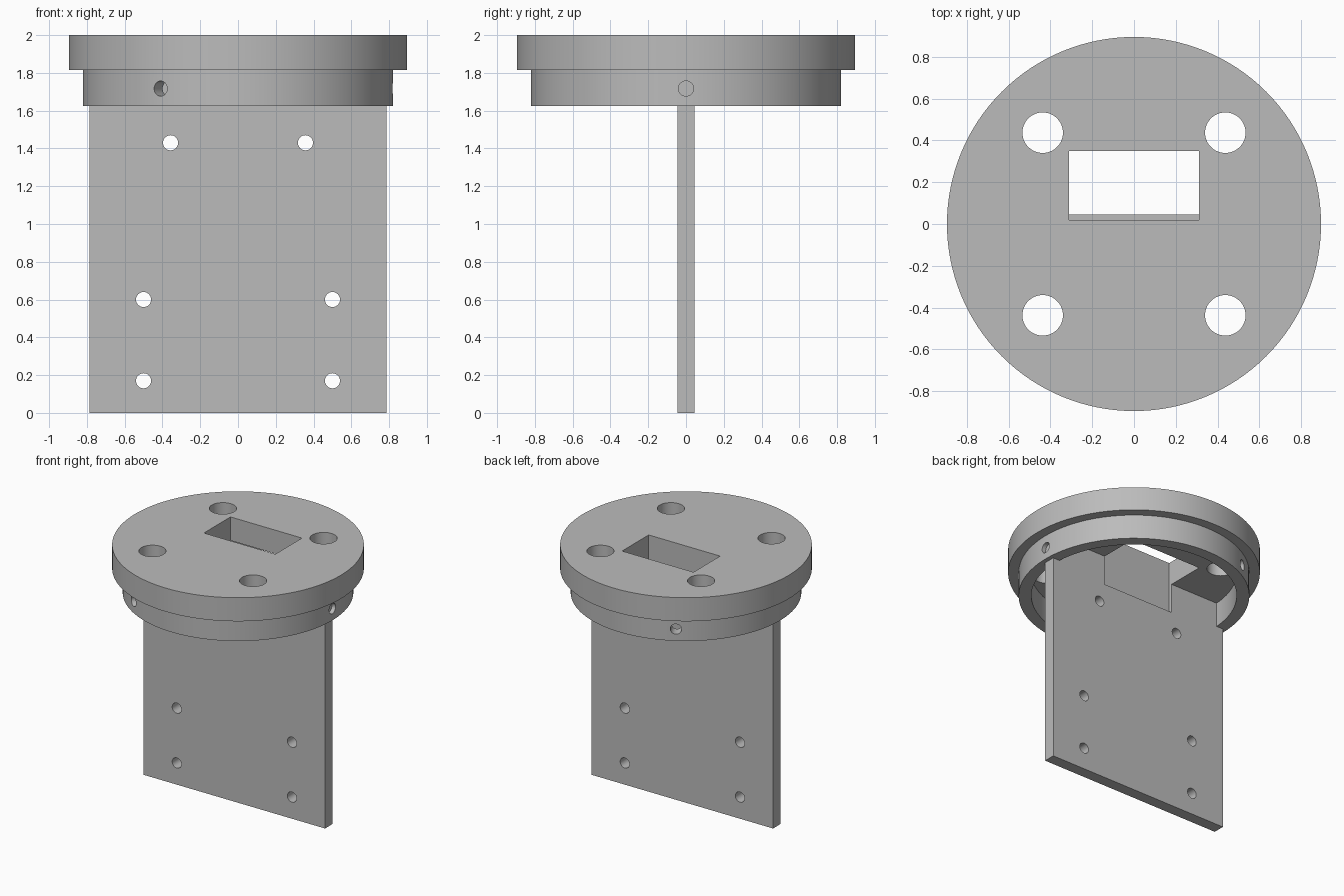
import bpy
import math
from mathutils import Vector

if "Cube" in bpy.data.objects:
    bpy.data.objects.remove(bpy.data.objects["Cube"], do_unlink=True)

# Single plain grey material
GREY = (0.5, 0.5, 0.5, 1.0)
grey = bpy.data.materials.new("plain_grey")
grey.use_nodes = True
grey.diffuse_color = GREY
bsdf = next(n for n in grey.node_tree.nodes if n.type == 'BSDF_PRINCIPLED')
bsdf.inputs["Base Color"].default_value = GREY
bsdf.inputs["Roughness"].default_value = 0.6


def cylinder(name, radius, depth, location, axis=(0, 0, 1), sides=32):
    bpy.ops.mesh.primitive_cylinder_add(vertices=sides, radius=radius, depth=depth, location=location)
    obj = bpy.context.object
    obj.name = name
    obj.rotation_euler = Vector(axis).to_track_quat('Z', 'Y').to_euler()
    return obj


def box(name, low, high):
    low, high = Vector(low), Vector(high)
    bpy.ops.mesh.primitive_cube_add(size=1, location=(low + high) / 2)
    obj = bpy.context.object
    obj.name = name
    obj.scale = high - low
    bpy.ops.object.transform_apply(location=False, rotation=False, scale=True)
    return obj


def finish(obj, cutters):
    """Cut the holes, discard the cutters, then colour and shade the part."""
    for cutter in cutters:
        cutter.hide_render = True
        mod = obj.modifiers.new("cut", 'BOOLEAN')
        mod.operation = 'DIFFERENCE'
        mod.solver = 'EXACT'
        mod.object = cutter
    bpy.ops.object.select_all(action='DESELECT')
    obj.select_set(True)
    bpy.context.view_layer.objects.active = obj
    for mod in list(obj.modifiers):
        bpy.ops.object.modifier_apply(modifier=mod.name)
    for cutter in cutters:
        bpy.data.objects.remove(cutter, do_unlink=True)
    obj.data.materials.clear()
    obj.data.materials.append(grey)
    bpy.ops.object.shade_smooth_by_angle(angle=math.radians(30))


TOP, SEAM, RIM = 2.0, 1.815, 1.625   # flange top, flange underside, collar bottom
LEDGE = 1.585                        # bottom of the connector pocket


def pocket():
    return box("pocket_cutter", (-0.31, 0.02, LEDGE), (0.31, 0.35, TOP + 0.1))


# Round flange with four bolt holes and a rectangular opening
flange = cylinder("flange", 0.895, TOP - SEAM, (0, 0, (TOP + SEAM) / 2), sides=128)
bolt_holes = [cylinder("bolt_cutter", 0.097, 0.5, (sx * 0.437, sy * 0.437, 1.9), sides=48)
              for sx in (-1, 1) for sy in (-1, 1)]
finish(flange, bolt_holes + [pocket()])

# Hollow collar under the flange with three radial screw holes
collar = cylinder("collar", 0.82, SEAM - RIM, (0, 0, (SEAM + RIM) / 2), sides=128)
bore = cylinder("bore_cutter", 0.73, 0.6, (0, 0, 1.7), sides=128)
screw_holes = []
for i in range(3):
    a = math.radians(120 * i)
    out = Vector((math.cos(a), math.sin(a), 0))
    screw_holes.append(cylinder("screw_cutter", 0.04, 0.4, out * 0.78 + Vector((0, 0, 1.717)), out))
finish(collar, [bore] + screw_holes)

# Flat mounting plate, notched by the pocket, with three pairs of holes
plate = box("mounting_plate", (-0.787, -0.045, 0), (0.787, 0.045, SEAM))
plate_holes = [cylinder("plate_cutter", 0.04, 0.4, (s * x, 0, z), (0, 1, 0))
               for x, z in ((0.357, 1.43), (0.5, 0.6), (0.5, 0.17)) for s in (-1, 1)]
finish(plate, plate_holes + [pocket()])
